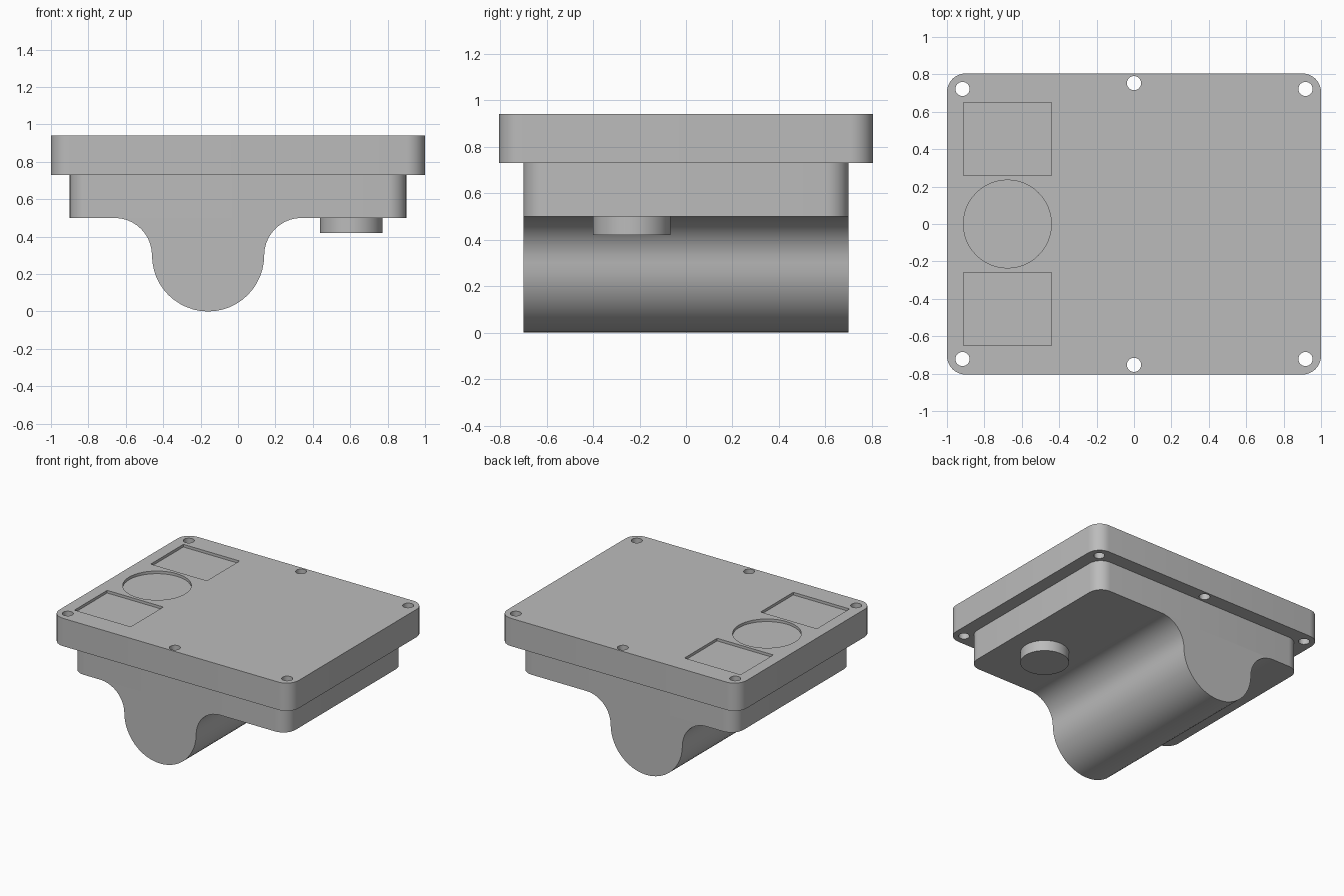
import bpy, bmesh
from math import sin, cos, pi

if "Cube" in bpy.data.objects:
    bpy.data.objects.remove(bpy.data.objects["Cube"], do_unlink=True)

GREY = (0.5, 0.5, 0.5, 1)
grey = bpy.data.materials.new("plain grey")
grey.use_nodes = True
grey.diffuse_color = GREY
grey.node_tree.nodes["Principled BSDF"].inputs["Base Color"].default_value = GREY


def arc(cx, cy, r, start, end, n):
    """Points along an arc, angles in degrees."""
    angles = [(start + (end - start) * i / n) * pi / 180 for i in range(n + 1)]
    return [(cx + r * cos(a), cy + r * sin(a)) for a in angles]


def rounded_rect(hx, hy, r):
    pts = []
    for k, (sx, sy) in enumerate([(1, 1), (-1, 1), (-1, -1), (1, -1)]):
        pts += arc(sx * (hx - r), sy * (hy - r), r, 90 * k, 90 * k + 90, 8)
    return pts


def circle(x, y, r, n=48):
    return arc(x, y, r, 0, 360, n)[:-1]


def rect(x, y, hx, hy):
    return [(x - hx, y - hy), (x + hx, y - hy), (x + hx, y + hy), (x - hx, y + hy)]


def extrude(name, outline, lo, hi, along_y=False):
    """Solid made by sweeping an outline from lo to hi along z (or y)."""
    place = (lambda u, v, h: (u, h, v)) if along_y else (lambda u, v, h: (u, v, h))
    bm = bmesh.new()
    base = bm.faces.new([bm.verts.new(place(u, v, lo)) for u, v in outline])
    swept = bmesh.ops.extrude_face_region(bm, geom=[base], use_keep_orig=True)
    moved = [g for g in swept["geom"] if isinstance(g, bmesh.types.BMVert)]
    bmesh.ops.translate(bm, verts=moved, vec=place(0, 0, hi - lo))
    bmesh.ops.recalc_face_normals(bm, faces=bm.faces)
    mesh = bpy.data.meshes.new(name)
    bm.to_mesh(mesh)
    bm.free()
    mesh.materials.append(grey)
    obj = bpy.data.objects.new(name, mesh)
    bpy.context.collection.objects.link(obj)
    return obj


def cut(target, tool):
    """Subtract the tool from the target and discard the tool."""
    mod = target.modifiers.new("cut", "BOOLEAN")
    mod.operation, mod.object, mod.solver = "DIFFERENCE", tool, "EXACT"
    bpy.context.view_layer.objects.active = target
    bpy.ops.object.modifier_apply(modifier=mod.name)
    bpy.data.objects.remove(tool, do_unlink=True)


# Lid plate with six through holes
lid = extrude("lid_plate", rounded_rect(1, 0.805, 0.1), 0.73, 0.94)
for side in (-1, 1):
    for x, y in [(-0.917, 0.722), (0, 0.753), (0.917, 0.722)]:
        cut(lid, extrude("hole_cutter", circle(x, side * y, 0.038, 24), 0.6, 1.1))

# Shallow recesses in the top: one round between two rectangular
recesses = [circle(-0.677, 0, 0.235)] + [rect(-0.677, s * 0.455, 0.235, 0.195) for s in (-1, 1)]
for outline in recesses:
    cut(lid, extrude("recess_cutter", outline, 0.92, 1.1))

# Lower housing block
block = extrude("housing_block", rounded_rect(0.9, 0.7, 0.1), 0.5, 0.73)

# Rounded trough under the block, blended into it with fillets
cx = -0.16
profile = arc(cx - 0.5, 0.3, 0.2, 90, 0, 10)
profile += arc(cx, 0.3, 0.3, 180, 360, 24)[1:]
profile += arc(cx + 0.5, 0.3, 0.2, 180, 90, 10)[1:]
trough = extrude("trough", profile, -0.7, 0.7, along_y=True)

# Round button on the underside
button = extrude("round_button", circle(0.605, -0.233, 0.167), 0.42, 0.5)

# Smooth the curved walls, keep the rims sharp
bpy.ops.object.select_all(action="DESELECT")
for part in (lid, block, trough, button):
    part.select_set(True)
bpy.context.view_layer.objects.active = lid
bpy.ops.object.shade_smooth_by_angle(angle=pi / 6)
